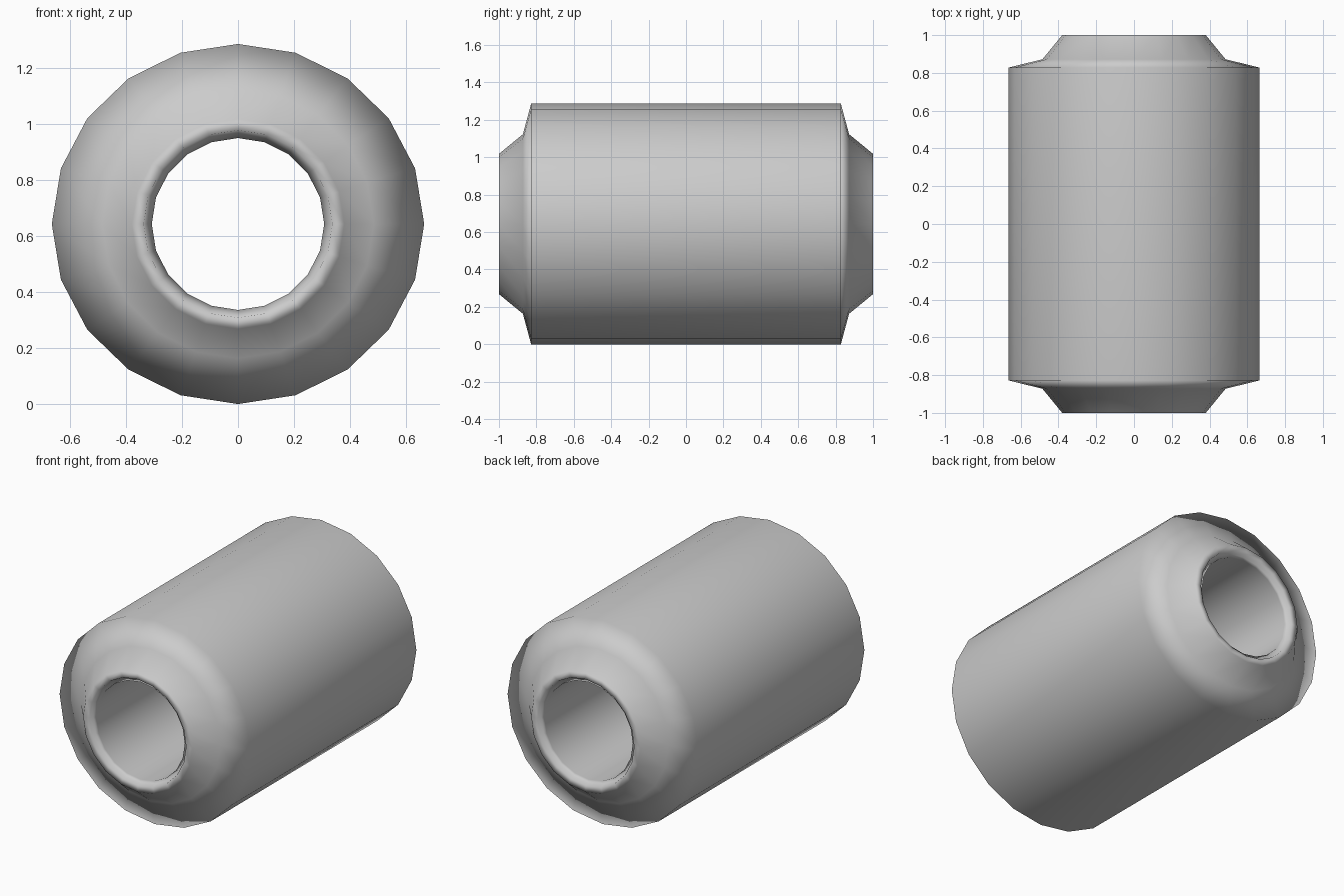
import bpy, bmesh, math

if "Cube" in bpy.data.objects:
    bpy.data.objects.remove(bpy.data.objects["Cube"])

SIDES = 20
CENTRE_Z = 0.643

# Front half of the cross-section: (y, x radius, z radius), barrel to bore
half = [
    (-0.828, 0.665, 0.643),   # barrel edge
    (-0.872, 0.485, 0.480),   # shoulder
    (-1.000, 0.380, 0.375),   # nose
    (-0.998, 0.337, 0.335),   # rim
    (-0.970, 0.330, 0.328),   # groove
    (-0.970, 0.308, 0.307),   # bore edge
]
# Mirror to the back, closing the loop through the bore and the barrel
profile = half + [(-y, rx, rz) for y, rx, rz in reversed(half)]

bm = bmesh.new()
rings = []
for y, rx, rz in profile:
    ring = []
    for i in range(SIDES):
        a = 2 * math.pi * i / SIDES
        ring.append(bm.verts.new((rx * math.cos(a), y, CENTRE_Z + rz * math.sin(a))))
    rings.append(ring)
for k, ring in enumerate(rings):
    nxt = rings[(k + 1) % len(rings)]
    for i in range(SIDES):
        j = (i + 1) % SIDES
        bm.faces.new((ring[i], ring[j], nxt[j], nxt[i])).smooth = True
bmesh.ops.recalc_face_normals(bm, faces=bm.faces)

mesh = bpy.data.meshes.new("hollow_barrel")
bm.to_mesh(mesh)
bm.free()
barrel = bpy.data.objects.new("hollow_barrel", mesh)
bpy.context.collection.objects.link(barrel)

# Keep the long barrel and bore evenly shaded
barrel.modifiers.new("weighted_normals", 'WEIGHTED_NORMAL')
